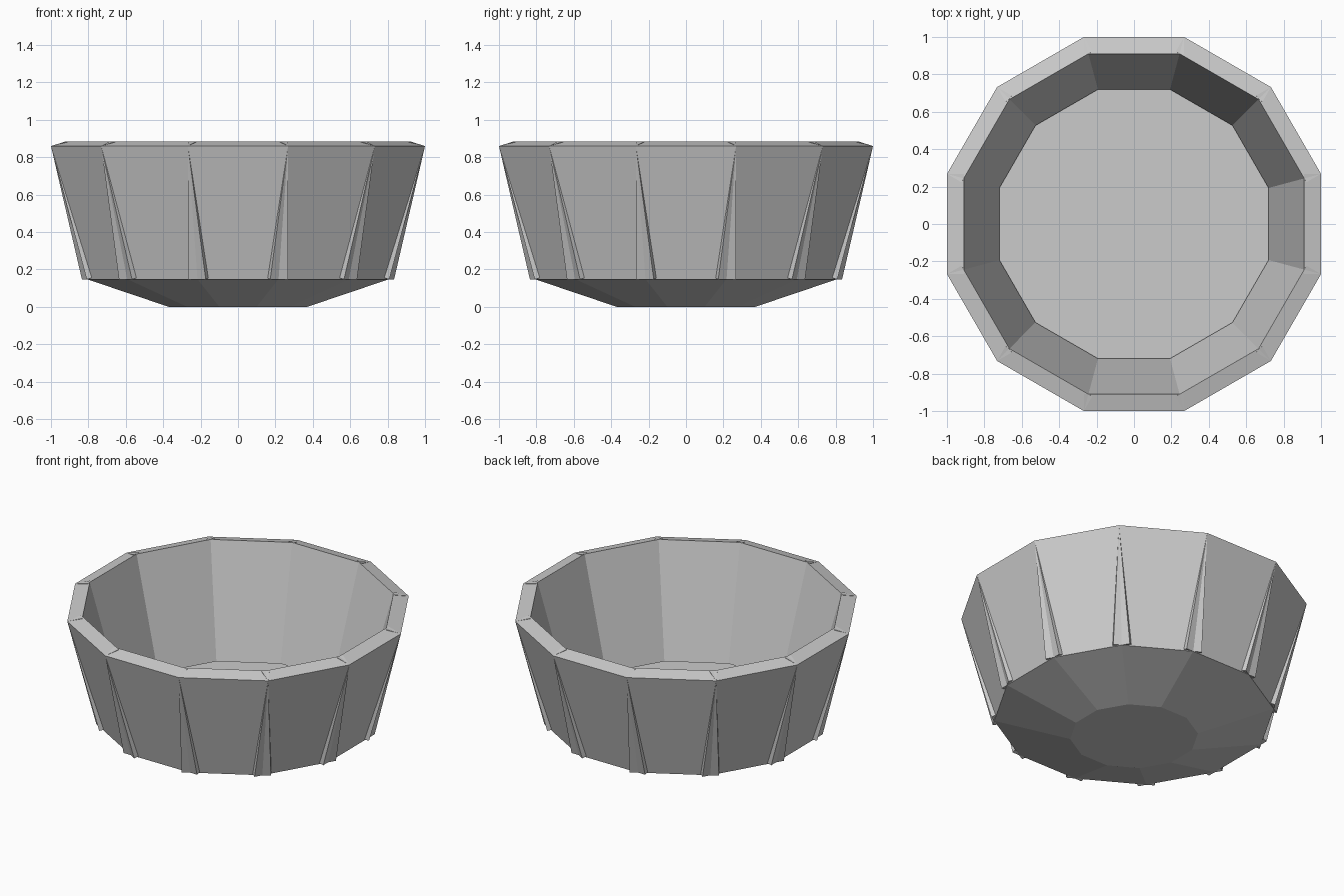
import bpy, bmesh, math
from mathutils import Matrix, Vector

if "Cube" in bpy.data.objects:
    bpy.data.objects.remove(bpy.data.objects["Cube"])

SIDES = 12
STEP = 2 * math.pi / SIDES
TILT = math.radians(15)
WIDTH = 2 * math.tan(STEP / 2)      # staves just touch at the outer top edge
THICK, LENGTH = 0.093, 0.738
TOP_OUTER = Vector((1.0, 0.0, 0.86))


def add_object(name, bm):
    bmesh.ops.recalc_face_normals(bm, faces=bm.faces)
    mesh = bpy.data.meshes.new(name)
    bm.to_mesh(mesh)
    bm.free()
    obj = bpy.data.objects.new(name, mesh)
    bpy.context.collection.objects.link(obj)
    return obj


# Staves: straight planks leaning outward, crossing each other lower down
for i in range(SIDES):
    bm = bmesh.new()
    bmesh.ops.create_cube(bm, size=1)
    local = (Matrix.Translation((-THICK / 2, 0, -LENGTH / 2))
             @ Matrix.Diagonal((THICK, WIDTH, LENGTH, 1)))
    place = (Matrix.Rotation(i * STEP, 4, 'Z') @ Matrix.Translation(TOP_OUTER)
             @ Matrix.Rotation(TILT, 4, 'Y') @ local)
    bmesh.ops.transform(bm, matrix=place, verts=bm.verts)
    add_object(f"stave_{i + 1}", bm)

# Base: shallow twelve-sided cone with a flat floor on top
bm = bmesh.new()
to_corner = 1 / math.cos(STEP / 2)
bmesh.ops.create_cone(
    bm, cap_ends=True, segments=SIDES, depth=0.148,
    radius1=0.37 * to_corner, radius2=0.808 * to_corner,
    matrix=Matrix.Translation((0, 0, 0.074)) @ Matrix.Rotation(STEP / 2, 4, 'Z'))
add_object("base", bm)
